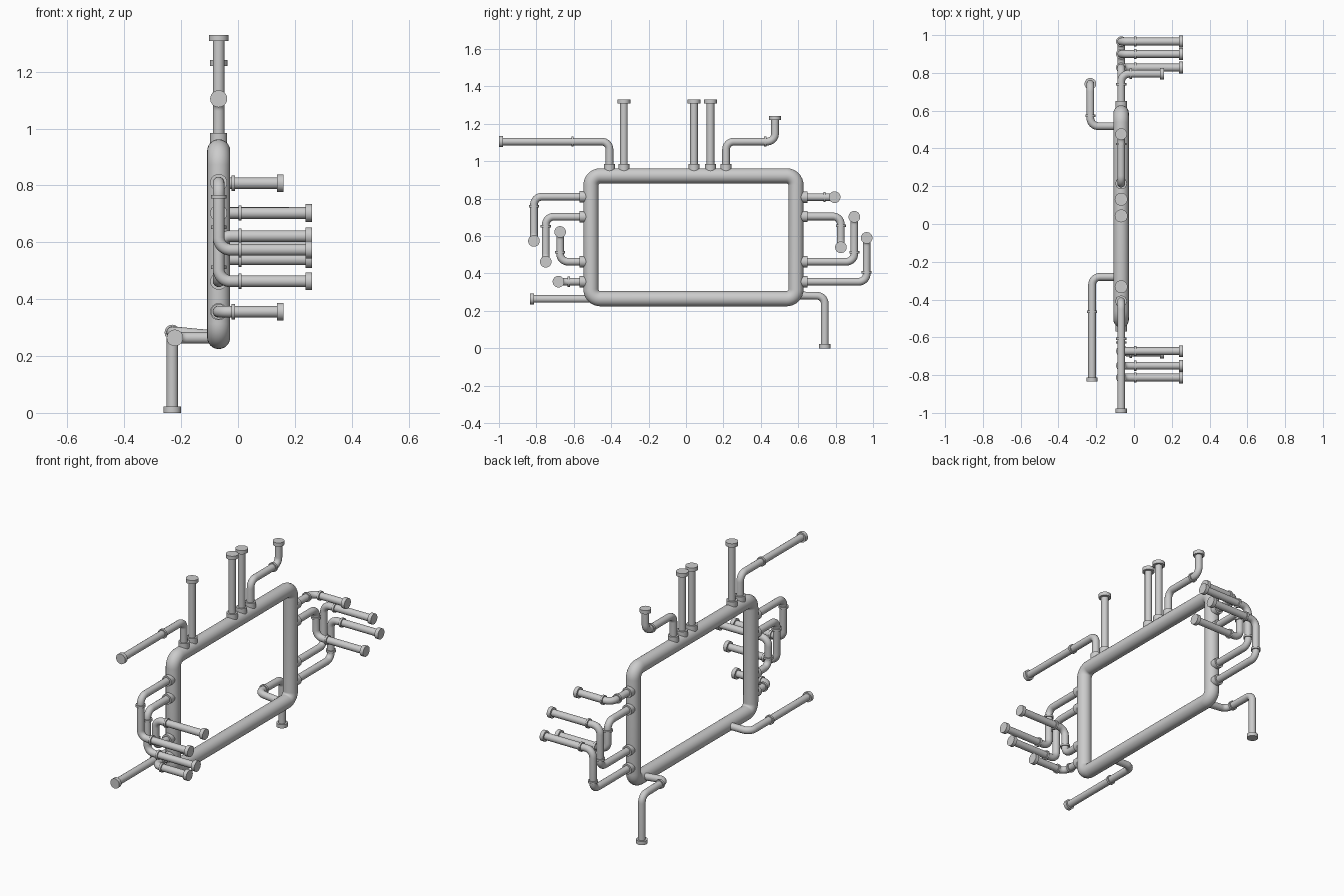
import bpy
from math import tan
from mathutils import Vector

if "Cube" in bpy.data.objects:
    bpy.data.objects.remove(bpy.data.objects["Cube"])

FX = -0.068            # plane of the main frame
R = 0.0205             # branch pipe radius


def smooth(ob):
    bpy.ops.object.select_all(action='DESELECT')
    ob.select_set(True)
    bpy.context.view_layer.objects.active = ob
    bpy.ops.object.shade_smooth_by_angle(angle=0.6)


def rounded(pts, bend, closed=False, steps=8):
    """Replace every corner of a polyline by a circular arc."""
    pts = [Vector(p) for p in pts]
    n = len(pts)
    out = []
    for i, p in enumerate(pts):
        if not closed and i in (0, n - 1):
            out.append(p)
            continue
        a = (pts[i - 1] - p).normalized()
        b = (pts[(i + 1) % n] - p).normalized()
        half = a.angle(b) / 2
        d = bend / tan(half)
        mid = (a + b).normalized()
        centre = p + mid * (d * d + bend * bend) ** 0.5
        s = (p + a * d - centre).normalized()
        e = (p + b * d - centre).normalized()
        for k in range(steps + 1):
            out.append(centre + s.slerp(e, k / steps) * bend)
    return out


def tube(name, pts, radius, bend, closed=False, res=6):
    path = rounded(pts, bend, closed)
    cu = bpy.data.curves.new(name, 'CURVE')
    cu.dimensions = '3D'
    cu.bevel_depth = radius
    cu.bevel_resolution = res
    cu.use_fill_caps = not closed
    sp = cu.splines.new('POLY')
    sp.points.add(len(path) - 1)
    for q, p in zip(sp.points, path):
        q.co = (*p, 1)
    sp.use_cyclic_u = closed
    ob = bpy.data.objects.new(name, cu)
    bpy.context.collection.objects.link(ob)
    bpy.ops.object.select_all(action='DESELECT')
    ob.select_set(True)
    bpy.context.view_layer.objects.active = ob
    bpy.ops.object.convert(target='MESH')
    smooth(bpy.context.object)


def disc(name, start, direction, length, radius):
    d = Vector(direction).normalized()
    bpy.ops.mesh.primitive_cylinder_add(
        vertices=28, radius=radius, depth=length,
        location=Vector(start) + d * length / 2,
        rotation=d.to_track_quat('Z', 'Y').to_euler())
    ob = bpy.context.object
    ob.name = name
    smooth(ob)


def branch(name, pts, rings=(), fitting=True, cap_r=0.031, bend=0.042):
    """Bent pipe with frame fitting, coupling rings (segment, distance) and end cap."""
    pts = [Vector(p) for p in pts]
    tube(name + "_pipe", pts, R, bend)
    if fitting:
        disc(name + "_fitting", pts[0], pts[1] - pts[0], 0.062, 0.03)
    for seg, dist in rings:
        d = (pts[seg + 1] - pts[seg]).normalized()
        disc(name + "_coupling", pts[seg] + d * (dist - 0.006), d, 0.012, 0.027)
    d = (pts[-1] - pts[-2]).normalized()
    disc(name + "_cap", pts[-1] - d * 0.022, d, 0.022, cap_r)


# main rectangular header frame
Y0, Y1, Z0, Z1 = -0.508, 0.588, 0.265, 0.922
tube("header_frame", [(FX, Y0, Z0), (FX, Y1, Z0), (FX, Y1, Z1), (FX, Y0, Z1)],
     0.0405, 0.05, closed=True, res=10)

# straight risers on the top
for i, y in enumerate((-0.332, 0.043, 0.131)):
    branch(f"top_riser_{i}", [(FX, y, Z1), (FX, y, 1.33)], cap_r=0.034)

# bent pipes on the top
branch("top_elbow_left", [(FX, -0.409, Z1), (FX, -0.409, 1.105), (FX, -1.0, 1.105)],
       [(1, 0.198)], cap_r=0.03)
branch("top_elbow_right", [(FX, 0.214, Z1), (FX, 0.214, 1.105),
                           (FX, 0.476, 1.105), (FX, 0.476, 1.242)], [(1, 0.21)])

# side branches: frame y, start z, outer y, outlet z, outlet x
sides = [(Y0, 0.81, -0.813, 0.574, 0.26), (Y0, 0.703, -0.75, 0.463, 0.26),
         (Y0, 0.463, -0.673, 0.622, 0.26), (Y0, 0.356, -0.682, 0.356, 0.16),
         (Y1, 0.808, 0.795, 0.808, 0.16), (Y1, 0.705, 0.828, 0.54, 0.26),
         (Y1, 0.463, 0.90, 0.703, 0.26), (Y1, 0.356, 0.966, 0.59, 0.26)]
for i, (fy, z, y, oz, x) in enumerate(sides):
    pts = [(FX, fy, z), (FX, y, z)]
    if oz == z:
        rings = [(0, abs(y - fy) - 0.055), (1, 0.051)]
    else:
        pts.append((FX, y, oz))
        rings = [(1, 0.05), (2, 0.075)]
    pts.append((x, y, oz))
    branch(f"side_branch_{i}", pts, rings)

# lower pipes at the back of the frame
branch("bottom_outlet", [(FX, -0.28, 0.264), (-0.222, -0.28, 0.264), (-0.222, -0.835, 0.264)],
       [(1, 0.185)], fitting=False, cap_r=0.029)
branch("bottom_drain", [(FX, 0.518, 0.268), (-0.231, 0.518, 0.284),
                        (-0.231, 0.742, 0.28), (-0.231, 0.742, 0.0)],
       [(1, 0.055)], fitting=False)
